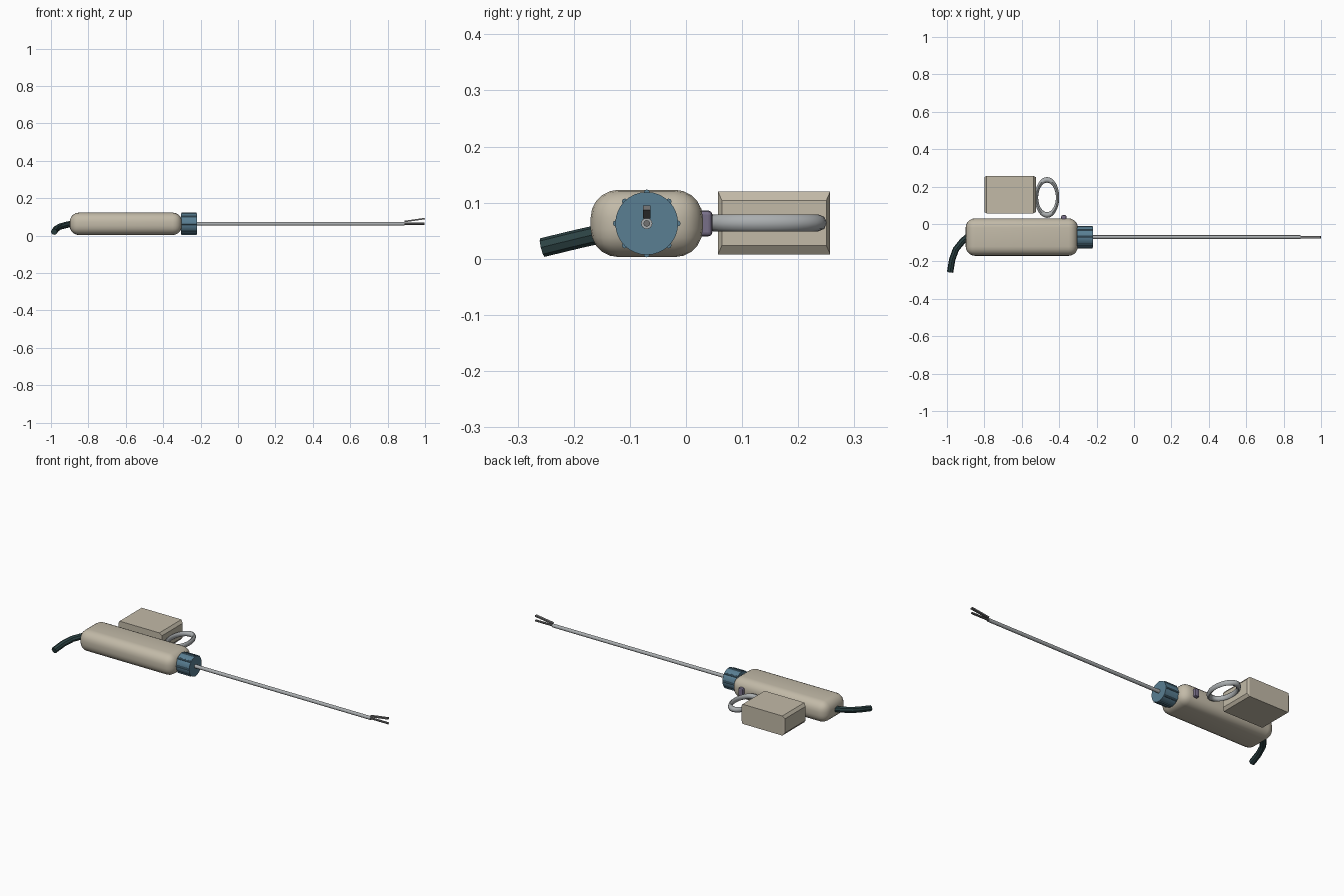
import bpy, bmesh, math
from mathutils import Vector, Matrix

if "Cube" in bpy.data.objects:
    bpy.data.objects.remove(bpy.data.objects["Cube"])

AY, AZ = -0.07, 0.063   # main axis of the instrument


def material(name, rgb):
    m = bpy.data.materials.new(name)
    m.diffuse_color = (*rgb, 1)
    m.use_nodes = True
    m.node_tree.nodes["Principled BSDF"].inputs["Base Color"].default_value = m.diffuse_color
    return m


BEIGE = material("warm beige", (0.54, 0.49, 0.39))
BLUE = material("steel blue", (0.10, 0.21, 0.29))
STEEL = material("light steel", (0.40, 0.42, 0.43))
DARK = material("dark steel", (0.17, 0.17, 0.17))
CABLE = material("dark green rubber", (0.025, 0.055, 0.058))
PURPLE = material("muted purple", (0.19, 0.16, 0.25))


def finish(name, bm, mat, smooth=None):
    bmesh.ops.recalc_face_normals(bm, faces=bm.faces[:])
    me = bpy.data.meshes.new(name)
    bm.to_mesh(me)
    bm.free()
    me.materials.append(mat)
    ob = bpy.data.objects.new(name, me)
    bpy.context.collection.objects.link(ob)
    if smooth:
        bpy.context.view_layer.objects.active = ob
        ob.select_set(True)
        bpy.ops.object.shade_smooth_by_angle(angle=math.radians(smooth))
        ob.select_set(False)
    return ob


def box(name, centre, size, mat, bevel=0, segments=1, tilt=0, smooth=None):
    bm = bmesh.new()
    bmesh.ops.create_cube(bm, size=1)
    bmesh.ops.scale(bm, vec=size, verts=bm.verts)
    if bevel:
        bmesh.ops.bevel(bm, geom=bm.edges[:], offset=bevel, segments=segments,
                        profile=0.5, affect='EDGES')
    bm.transform(Matrix.Translation(centre) @ Matrix.Rotation(tilt, 4, 'Y'))
    return finish(name, bm, mat, smooth)


def rod(name, x0, x1, y, z, r, mat, sides=16, r2=None):
    bm = bmesh.new()
    bmesh.ops.create_cone(bm, cap_ends=True, segments=sides, radius1=r,
                          radius2=r if r2 is None else r2, depth=x1 - x0)
    bm.transform(Matrix.Translation(((x0 + x1) / 2, y, z)) @ Matrix.Rotation(math.pi / 2, 4, 'Y'))
    return finish(name, bm, mat, 40)


# Rounded handle body
box("handle_body", (-0.6, AY, AZ), (0.6, 0.2, 0.12), BEIGE, 0.05, 5, smooth=40)

# Rotation collar with eight grip ribs
rod("rotation_collar", -0.305, -0.22, AY, AZ, 0.056, BLUE, 32)
for i in range(8):
    a = i * math.pi / 4
    rod(f"collar_rib_{i + 1}", -0.302, -0.223, AY + 0.055 * math.cos(a),
        AZ + 0.055 * math.sin(a), 0.0055, BLUE, 8)

# Long shaft and the two jaws at its tip
rod("shaft", -0.23, 0.89, AY, AZ, 0.010, STEEL)
rod("fixed_jaw", 0.88, 0.998, AY, AZ, 0.006, DARK, 8)
box("moving_jaw", (0.944, AY, 0.083), (0.11, 0.014, 0.008), DARK, tilt=-math.radians(8))

# Grip block: box with shallow tapered ends
bm = bmesh.new()
rings = []
for x, hy, hz in ((-0.8, 0.093, 0.040), (-0.788, 0.1, 0.056),
                  (-0.537, 0.1, 0.056), (-0.525, 0.093, 0.040)):
    rings.append([bm.verts.new((x, 0.157 + sy * hy, 0.064 + sz * hz))
                  for sy, sz in ((-1, -1), (1, -1), (1, 1), (-1, 1))])
for a, b in zip(rings, rings[1:]):
    for i in range(4):
        j = (i + 1) % 4
        bm.faces.new((a[i], a[j], b[j], b[i]))
bm.faces.new(rings[0])
bm.faces.new(rings[-1])
finish("grip_block", bm, BEIGE)

# Oval finger loop
bm = bmesh.new()
N, M = 32, 8
grid = []
for i in range(N):
    a = math.tau * i / N
    row = []
    for k in range(M):
        b = math.tau * k / M
        r = 0.094 + 0.015 * math.cos(b)
        row.append(bm.verts.new((-0.465 + 0.6 * r * math.cos(a), 0.142 + r * math.sin(a),
                                 0.064 + 0.015 * math.sin(b))))
    grid.append(row)
for i in range(N):
    for k in range(M):
        n, m = (i + 1) % N, (k + 1) % M
        bm.faces.new((grid[i][k], grid[n][k], grid[n][m], grid[i][m]))
finish("finger_loop", bm, STEEL, 50)

# Small side button
box("side_button", (-0.375, 0.034, AZ), (0.028, 0.026, 0.046), PURPLE, 0.007, 2)

# Bent cable leaving the tail
bm = bmesh.new()
path = [Vector(p) for p in ((-0.885, -0.065, 0.064), (-0.915, -0.09, 0.058),
                            (-0.952, -0.135, 0.048), (-0.972, -0.19, 0.036), (-0.983, -0.256, 0.02))]
rings = []
for i, p in enumerate(path):
    t = (path[min(i + 1, len(path) - 1)] - path[max(i - 1, 0)]).normalized()
    u = t.cross(Vector((0, 0, 1))).normalized()
    v = u.cross(t)
    rings.append([bm.verts.new(p + 0.017 * (u * math.cos(k * math.tau / 8) + v * math.sin(k * math.tau / 8)))
                  for k in range(8)])
for a, b in zip(rings, rings[1:]):
    for k in range(8):
        j = (k + 1) % 8
        bm.faces.new((a[k], a[j], b[j], b[k]))
bm.faces.new(rings[0])
bm.faces.new(rings[-1])
finish("tail_cable", bm, CABLE)
